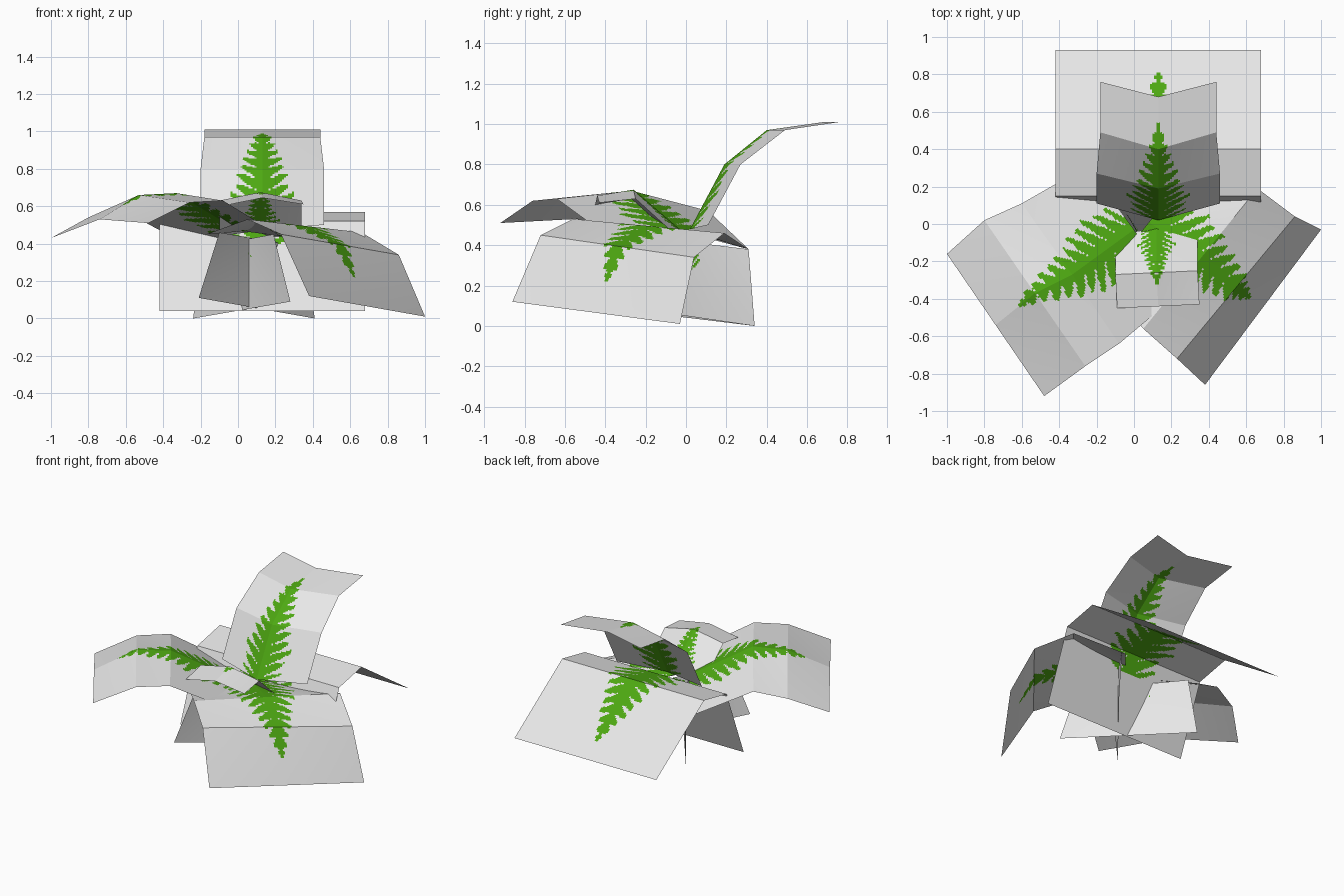
import bpy
import math
from mathutils import Vector

if "Cube" in bpy.data.objects:
    bpy.data.objects.remove(bpy.data.objects["Cube"])


def material(name, rgb):
    m = bpy.data.materials.new(name)
    m.diffuse_color = (*rgb, 1)
    m.use_nodes = True
    m.node_tree.nodes["Principled BSDF"].inputs["Base Color"].default_value = m.diffuse_color
    return m


GREY = material("pale grey card", (0.8, 0.8, 0.8))
GREEN = material("fern green", (0.075, 0.39, 0.006))
CELL = 0.011


def in_leaf(s, l, length, width):
    """True where a fern leaf covers the card: s across, l along the stem."""
    if l < 0 or l > length:
        return False
    t = l / length
    if s < 0.012 * (1 - t) + 0.003:
        return True
    b = l - 0.55 * s                      # where this leaflet leaves the stem
    if b < -0.05 * length:
        return False
    tb = max(0.0, b / length)
    reach = width * (1 - tb) ** 0.9 * min(1, 0.75 + 2 * tb)
    pitch = length / 11
    q = b / pitch
    reach *= 1 - 0.08 * (int(q + 5) % 2)
    if s > reach:
        return False
    r = s / max(reach, 1e-4)
    notch = 0.05 * math.sin(s / 0.012)    # ragged leaflet edge
    fill = 0.5 * (1.04 - 0.75 * r ** 1.7) + notch * r
    return abs(q % 1 - 0.5) < fill


def card(name, rows, leaf):
    """Folded card through rows of (left, middle, right); leaf = start, tip, half width."""
    rows = [[Vector(p) for p in r] for r in rows]
    lens = [(b[1] - a[1]).length for a, b in zip(rows, rows[1:])]
    total = sum(lens)
    wide = max(max((r[0] - r[1]).length, (r[2] - r[1]).length) for r in rows)
    n = max(4, round(wide / CELL))
    grid, along = [], []
    done = 0
    for k, (a, b) in enumerate(zip(rows, rows[1:])):
        m = max(2, round(lens[k] / CELL))
        for j in range(m + (k == len(lens) - 1)):
            f = j / m
            lf, md, rt = (p.lerp(q, f) for p, q in zip(a, b))
            grid.append([md.lerp(lf, -i / n) if i < 0 else md.lerp(rt, i / n)
                         for i in range(-n, n + 1)])
            along.append(done + f * lens[k])
        done += lens[k]
    w = 2 * n + 1
    verts = [p for r in grid for p in r]
    faces, mats = [], []
    start, tip, half = leaf
    for j in range(len(grid) - 1):
        l = (along[j] + along[j + 1]) / 2 - start * total
        for i in range(w - 1):
            faces.append((j * w + i, j * w + i + 1, (j + 1) * w + i + 1, (j + 1) * w + i))
            c = (grid[j][i] + grid[j + 1][i + 1]) / 2
            s = (c - (grid[j][n] + grid[j + 1][n]) / 2).length
            mats.append(int(in_leaf(s, l, (tip - start) * total, half)))
    me = bpy.data.meshes.new(name)
    me.from_pydata(verts, [], faces)
    me.materials.append(GREY)
    me.materials.append(GREEN)
    me.polygons.foreach_set("material_index", mats)
    me.update()
    ob = bpy.data.objects.new(name, me)
    bpy.context.collection.objects.link(ob)
    return ob


def straight(a, b):
    """Row without a crease in the middle."""
    return (a, (Vector(a) + Vector(b)) / 2, b)


# Tall frond at the back, creased down the middle
card("tall_back_frond", [
    ((-0.20, 0.11, 0.50), (0.13, 0.02, 0.48), (0.46, 0.11, 0.50)),
    ((-0.20, 0.27, 0.80), (0.13, 0.19, 0.80), (0.46, 0.27, 0.80)),
    ((-0.18, 0.49, 0.97), (0.13, 0.40, 0.97), (0.44, 0.49, 0.97)),
    ((-0.18, 0.76, 1.01), (0.13, 0.68, 1.01), (0.44, 0.76, 1.01)),
], (0.0, 0.86, 0.2))

# Low frond at the back, flat across
card("low_back_frond",
     [straight((-0.42, y, z), (0.68, y, z))
      for y, z in ((-0.04, 0.04), (0.15, 0.52), (0.40, 0.57), (0.93, 0.215))],
     (0.27, 0.91, 0.27))

# Left frond, arched across
card("left_frond", [
    ((-0.25, 0.31, 0.38), (0.00, -0.03, 0.47), (0.23, -0.38, 0.44)),
    ((-0.60, 0.11, 0.57), (-0.33, -0.27, 0.67), (-0.08, -0.64, 0.63)),
    ((-0.80, 0.02, 0.54), (-0.53, -0.37, 0.66), (-0.26, -0.76, 0.62)),
    ((-1.00, -0.16, 0.43), (-0.74, -0.54, 0.53), (-0.48, -0.92, 0.51)),
], (0.0, 0.83, 0.25))

# Right frond, drooping at the end
card("right_frond", [
    ((0.33, 0.31, 0.38), (0.08, 0.01, 0.47), (-0.17, -0.30, 0.45)),
    straight((0.66, 0.19, 0.46), (0.05, -0.56, 0.53)),
    straight((0.86, 0.04, 0.34), (0.23, -0.72, 0.45)),
    straight((1.00, -0.03, 0.01), (0.38, -0.86, 0.12)),
], (0.0, 0.83, 0.25))

# Short frond at the front
card("short_front_frond", [
    ((-0.10, -0.06, 0.44), (0.12, -0.02, 0.47), (0.34, -0.04, 0.44)),
    ((-0.10, -0.27, 0.63), (0.12, -0.26, 0.675), (0.34, -0.25, 0.63)),
    ((-0.09, -0.45, 0.60), (0.13, -0.44, 0.645), (0.35, -0.43, 0.61)),
], (0.0, 0.78, 0.12))

# Two hanging cards that cross under the middle
card("hanging_card_1", [
    straight((-0.10, -0.34, 0.46), (0.36, 0.31, 0.38)),
    straight((-0.21, -0.41, 0.11), (0.41, 0.34, 0.00)),
], (0.0, 0.5, 0.14))
card("hanging_card_2", [
    straight((0.19, -0.34, 0.45), (-0.19, 0.31, 0.38)),
    straight((0.28, -0.40, 0.09), (-0.24, 0.34, 0.00)),
], (0.0, 0.5, 0.14))
